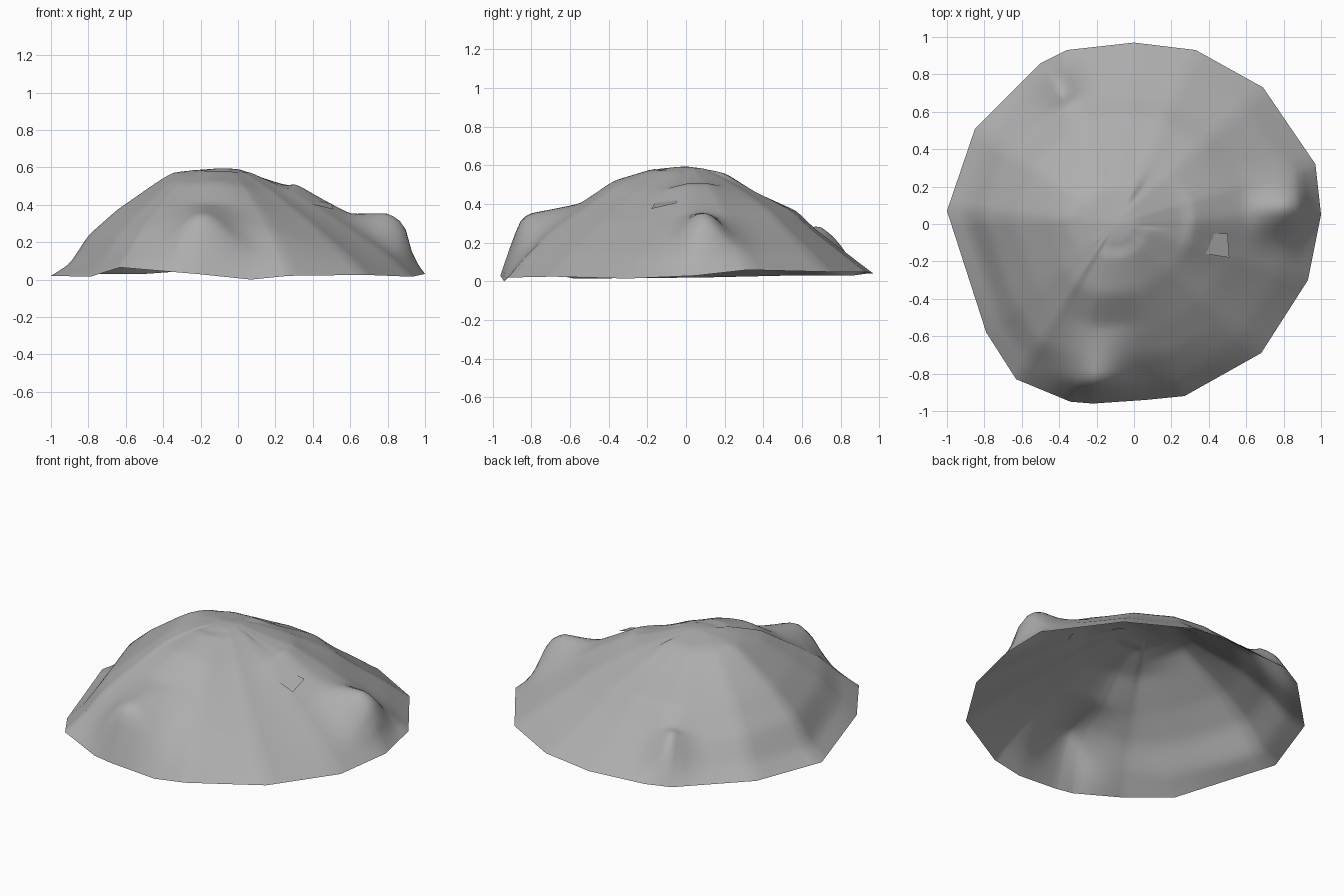
import bpy
import bmesh
from math import exp
from mathutils import Vector

default_cube = bpy.data.objects.get("Cube")
if default_cube:
    bpy.data.objects.remove(default_cube)

# One plain grey stone material
stone = bpy.data.materials.new("grey stone")
stone.use_nodes = True
stone_colour = (0.42, 0.42, 0.42, 1.0)
stone.diffuse_color = stone_colour
stone.node_tree.nodes["Principled BSDF"].inputs["Base Color"].default_value = stone_colour

CENTRE = Vector((-0.1, 0.0))
RINGS = 36
STEPS_PER_EDGE = 7
SUMMIT = .595

# Uneven ground outline, anticlockwise from the back
OUTLINE = [
    (0, .97, .04), (-.36, .93, .04), (-.5, .86, .03), (-.85, .51, .03),
    (-1, .07, .02), (-.79, -.58, .015), (-.63, -.83, .065), (-.34, -.95, .04),
    (-.22, -.96, .03), (.07, -.94, 0), (.27, -.92, .02), (.68, -.69, .025),
    (.93, -.3, .015), (1, .05, .03), (.97, .32, .06), (.69, .73, .05), (.33, .93, .05),
]

# Slope of each side: height against distance from centre (0) to rim (1)
LEFT = [(0, SUMMIT), (.28, .575), (.39, .51), (.61, .37), (.78, .23), (.89, .07), (1, 0)]
RIGHT = [(0, SUMMIT), (.14, .59), (.36, .52), (.5, .43), (.71, .27), (.87, .14), (1, 0)]
FRONT = [(0, SUMMIT), (.15, .585), (.39, .52), (.57, .4), (.75, .27), (.92, .1), (1, 0)]
BACK = [(0, SUMMIT), (.21, .56), (.37, .46), (.59, .36), (.69, .26), (.85, .13), (1, 0)]

# Broad hollow, then knobs near the rim: direction, half width, height profile
FEATURES = [
    (Vector((.6, -.38)), .33, [(.1, .59), (.35, .475), (.6, .315), (.85, .13), (1, 0)]),
    (Vector((.92, .09)), .13, [(.36, .52), (.5, .43), (.64, .345), (.83, .345),
                               (.92, .27), (.94, .1), (1, 0)]),
    (Vector((-.08, -.8)), .18, [(.15, .59), (.39, .52), (.57, .4), (.84, .34),
                                (.89, .31), (.95, .15), (1, 0)]),
    (Vector((-.31, .75)), .09, [(.6, .35), (.72, .265), (.78, .28),
                                (.88, .2), (1, 0)]),
]


def sample(profile, t):
    """Piecewise linear profile height."""
    for (t0, z0), (t1, z1) in zip(profile, profile[1:]):
        if t <= t1:
            return z0 + (z1 - z0) * (t - t0) / (t1 - t0)
    return profile[-1][1]


def height(offset, t, rim_z):
    facing = offset.normalized()
    across = sample(RIGHT if facing.x > 0 else LEFT, t)
    along = sample(BACK if facing.y > 0 else FRONT, t)
    z = across * facing.x ** 2 + along * facing.y ** 2
    for direction, width, profile in FEATURES:
        axis = direction.normalized()
        if t > profile[0][0] and offset.dot(axis) > 0:
            side = axis.cross(offset) / width
            z += (sample(profile, t) - z) * exp(-side ** 2)
    return z + rim_z * t ** 4


def make_object(name, bm):
    mesh = bpy.data.meshes.new(name)
    bm.to_mesh(mesh)
    bm.free()
    mesh.materials.append(stone)
    obj = bpy.data.objects.new(name, mesh)
    bpy.context.collection.objects.link(obj)
    return obj


# Hollow mound: rings that turn from the angular outline to round at the summit
bm = bmesh.new()
rim = []
for a, b in zip(OUTLINE, OUTLINE[1:] + OUTLINE[:1]):
    rim += [Vector(a).lerp(Vector(b), i / STEPS_PER_EDGE) for i in range(STEPS_PER_EDGE)]

summit = bm.verts.new((CENTRE.x, CENTRE.y, SUMMIT))
previous = None
for ring in range(1, RINGS + 1):
    t = ring / RINGS
    current = []
    for point in rim:
        reach = point.xy - CENTRE
        offset = reach.normalized().lerp(reach, t) * t
        spot = CENTRE + offset
        # Distance fraction at the rounded position
        fraction = offset.length / reach.length
        current.append(bm.verts.new((spot.x, spot.y, height(offset, fraction, point.z))))
    for i in range(len(rim)):
        j = (i + 1) % len(rim)
        if previous:
            bm.faces.new((previous[i], current[i], current[j], previous[j]))
        else:
            bm.faces.new((summit, current[i], current[j]))
    previous = current

# Soften the upper surface while keeping the rim fixed
inner = [v for v in bm.verts if not v.is_boundary]
for _ in range(3):
    bmesh.ops.smooth_vert(bm, verts=inner, factor=0.3, use_axis_z=True)
for face in bm.faces:
    face.smooth = True
make_object("mound_shell", bm)

# Small loose slab lying on the slope
bm = bmesh.new()
slab = [(.385, -.16, .405), (.51, -.18, .375), (.5, -.05, .405), (.41, -.05, .425)]
bm.faces.new([bm.verts.new(p) for p in slab])
make_object("slope_slab", bm)
